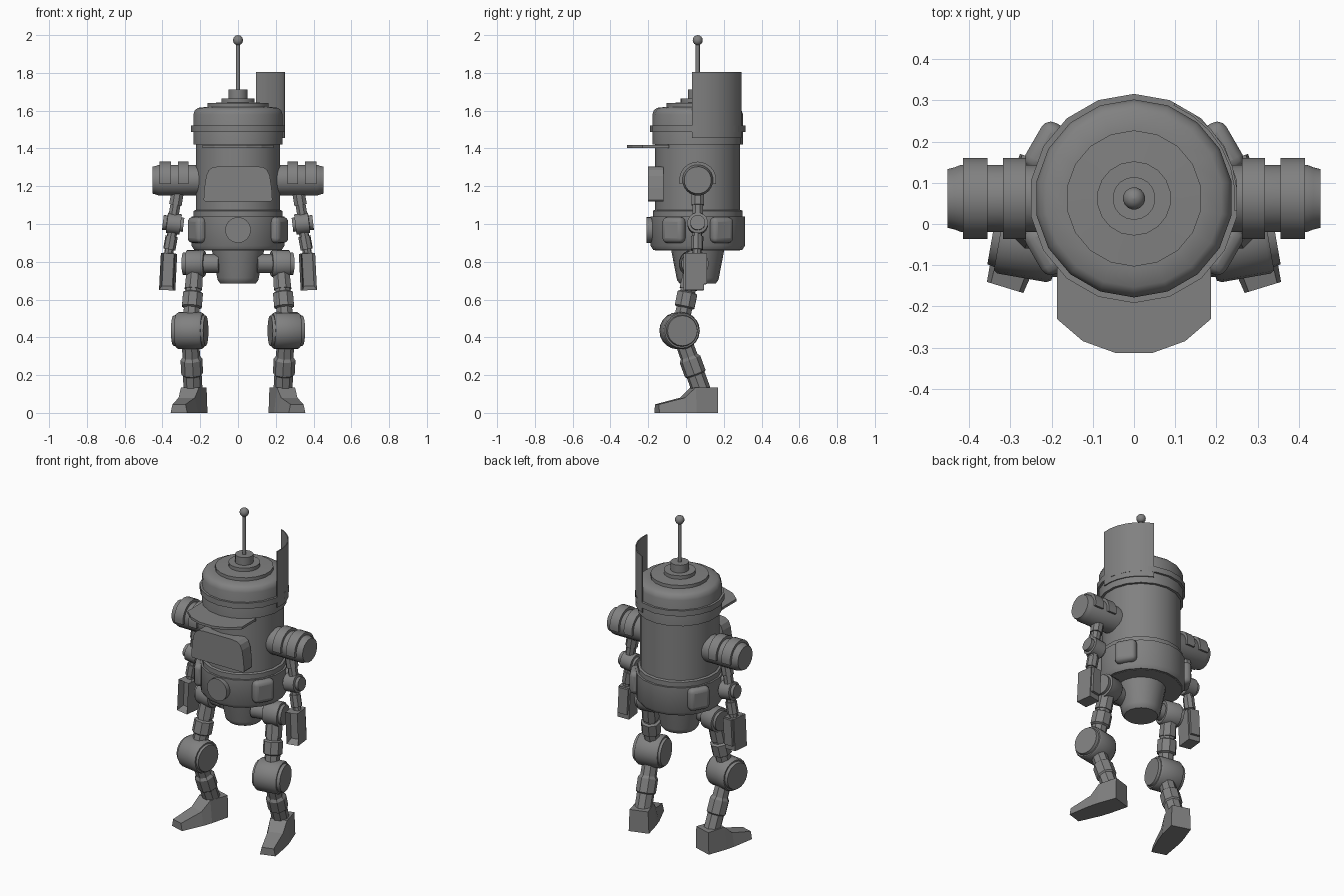
import bpy, bmesh, math
from mathutils import Vector, Matrix

if "Cube" in bpy.data.objects:
    bpy.data.objects.remove(bpy.data.objects["Cube"])

CY = 0.062  # body axis

grey = bpy.data.materials.new("plain grey")
grey.diffuse_color = (0.22, 0.22, 0.22, 1)
grey.use_nodes = True
grey.node_tree.nodes["Principled BSDF"].inputs["Base Color"].default_value = grey.diffuse_color


def finish(bm, name, smooth=True, bevel=0):
    bmesh.ops.recalc_face_normals(bm, faces=bm.faces)
    me = bpy.data.meshes.new(name)
    bm.to_mesh(me)
    bm.free()
    ob = bpy.data.objects.new(name, me)
    bpy.context.collection.objects.link(ob)
    me.materials.append(grey)
    if bevel:
        m = ob.modifiers.new("bevel", 'BEVEL')
        m.width, m.segments = bevel, 3
    if smooth:
        bpy.ops.object.select_all(action='DESELECT')
        ob.select_set(True)
        bpy.context.view_layer.objects.active = ob
        bpy.ops.object.shade_smooth_by_angle(angle=math.radians(35))
    return ob


def lathe(name, prof, loc=(0, 0, 0), axis=(0, 0, 1), n=18, phase=10, smooth=True):
    """Revolve (radius, height) pairs around an axis and close both ends."""
    rot = Vector((0, 0, 1)).rotation_difference(Vector(axis)).to_matrix()
    bm = bmesh.new()
    rings = []
    for r, h in prof:
        ring = []
        for i in range(n):
            a = math.radians(phase) + 2 * math.pi * i / n
            ring.append(bm.verts.new(Vector(loc) + rot @ Vector((r * math.cos(a), r * math.sin(a), h))))
        rings.append(ring)
    for p, q in zip(rings, rings[1:]):
        for i in range(n):
            j = (i + 1) % n
            bm.faces.new((p[i], p[j], q[j], q[i]))
    bm.faces.new(rings[0])
    bm.faces.new(rings[-1])
    return finish(bm, name, smooth)


def limb(name, a, b, steps, n=8):
    """Stepped strut from a to b; steps are (radius, fraction)."""
    a, b = Vector(a), Vector(b)
    d = b - a
    return lathe(name, [(r, t * d.length) for r, t in steps], a, d.normalized(), n, 22.5, False)


def prism(name, pts, to3d, lo, hi, smooth=False):
    """Extrude a 2D outline between two depths."""
    bm = bmesh.new()
    p = [bm.verts.new(to3d(u, v, lo)) for u, v in pts]
    q = [bm.verts.new(to3d(u, v, hi)) for u, v in pts]
    bm.faces.new(p)
    bm.faces.new(q)
    for i in range(len(pts)):
        j = (i + 1) % len(pts)
        bm.faces.new((p[i], p[j], q[j], q[i]))
    return finish(bm, name, smooth)


def arc_shell(name, r0, r1, a0, a1, n, to3d, lo, hi):
    """Curved plate: slice of a tube."""
    an = [math.radians(a0 + (a1 - a0) * i / n) for i in range(n + 1)]
    pts = [(r1 * math.cos(a), r1 * math.sin(a)) for a in an]
    pts += [(r0 * math.cos(a), r0 * math.sin(a)) for a in reversed(an)]
    return prism(name, pts, to3d, lo, hi, True)


# --- body ---
C = (0, CY, 0)
lathe("body", [(.225, .86), (.225, 1.42), (.24, 1.42), (.24, 1.58), (.232, 1.602),
               (.215, 1.615), (.167, 1.62)], C)
lathe("belt", [(.235, .862), (.25, .885), (.25, 1.04), (.238, 1.04), (.238, 1.07), (.225, 1.075)], C)
lathe("head_ring", [(.24, 1.487), (.2535, 1.487), (.2535, 1.522), (.24, 1.522)], C)
lathe("top_discs", [(.165, 1.60), (.165, 1.64), (.09, 1.643), (.09, 1.665),
                    (.052, 1.665), (.052, 1.713)], C)
lathe("antenna", [(.011, 1.70), (.011, 1.96)], C, n=12)
lathe("antenna_ball", [(.027 * math.sin(math.pi * max(k, .05) / 8), 1.973 - .027 * math.cos(math.pi * k / 8))
                       for k in range(9)], C, n=16)
lathe("pelvis", [(.095, .685), (.108, .70), (.112, .715), (.142, .87)], C)

# --- visor, back fin, front hatch, buckle ---
half = [(.044, -.313), (.124, -.284), (.187, -.23), (.187, -.09)]
prism("visor", half + [(-x, y) for x, y in reversed(half)], lambda u, v, d: (u, v, d), 1.403, 1.418)
arc_shell("back_fin", .245, .251, -7, 67, 6, lambda u, v, d: (u, v + CY, d), 1.455, 1.805)
side = [(.175, 1.12), (.182, 1.128), (.178, 1.19), (.168, 1.255), (.155, 1.285), (.135, 1.30), (.1, 1.305)]
prism("hatch", side + [(-x, z) for x, z in reversed(side)], lambda u, v, d: (u, d, v), -.20, -.12)
lathe("buckle", [(.068, 0), (.068, .05)], (0, -.208, .968), (0, 1, 0), 24)


def box(name, size, mat, bevel=0, smooth=False):
    bm = bmesh.new()
    bmesh.ops.create_cube(bm, size=1, matrix=mat @ Matrix.Diagonal((*size, 1)))
    return finish(bm, name, smooth, bevel)


# --- belt pouches ---
for k, deg in enumerate((30, 150, 210, 330)):
    a = math.radians(deg)
    m = Matrix.Translation((.25 * math.cos(a), CY + .25 * math.sin(a), .968)) @ Matrix.Rotation(a, 4, 'Z')
    box(f"pouch_{k}", (.062, .128, .137), m, .026, True)

for s, tag in ((-1, "right"), (1, "left")):
    # --- arm ---
    lathe(f"{tag}_shoulder", [(.082, .19), (.082, .42), (.076, .435), (.072, .452)],
          (0, CY, 1.232), (s, 0, 0), 20)
    for k, (x0, x1) in enumerate(((.262, .318), (.355, .415))):
        arc_shell(f"{tag}_shoulder_band_{k}", .078, .098, -12, 192, 14,
                  lambda u, v, d: (s * d, u + CY, v + 1.232), x0, x1)
    limb(f"{tag}_upper_arm", (s * .318, CY, 1.18), (s * .345, CY, 1.02),
         [(.030, 0), (.036, .1), (.036, .5), (.029, .5), (.029, 1)])
    ax = Vector((s, 0, .12)).normalized()
    lathe(f"{tag}_elbow", [(.038, -.055), (.038, -.04), (.055, -.04), (.055, .033), (.04, .035), (.04, .055)],
          (s * .343, CY, 1.002), ax, 16)
    limb(f"{tag}_forearm", (s * .345, CY - .002, .97), (s * .37, CY - .005, .83),
         [(.026, 0), (.026, .25), (.033, .25), (.033, .75), (.024, .75), (.024, 1)])
    # hand with a recessed front
    m = Matrix.Translation((s * .37, .042, .747)) @ Matrix.Rotation(s * -.05, 4, 'Y') @ Matrix.Rotation(s * .12, 4, 'Z')
    bm = bmesh.new()
    bmesh.ops.create_cube(bm, size=1, matrix=Matrix.Diagonal((.075, .10, .195, 1)))
    bm.normal_update()
    front = [f for f in bm.faces if f.normal.y < -.9]
    bmesh.ops.inset_individual(bm, faces=front, thickness=.014)
    bmesh.ops.translate(bm, verts=front[0].verts, vec=(0, .04, .012))
    bm.transform(m)
    finish(bm, f"{tag}_hand", False)
    box(f"{tag}_hand_back", (.06, .02, .16), m @ Matrix.Translation((0, .055, .015)))

    # --- leg ---
    hip = Vector((s * .225, .04, .79))
    yaw = Matrix.Rotation(-s * math.radians(-10), 3, 'Z')
    out = yaw @ Vector((s, 0, 0))
    lathe(f"{tag}_hip", [(.05, -.13), (.05, -.05), (.066, -.05), (.073, -.04), (.073, .045),
                         (.06, .047), (.06, .065)], hip, out, 18)
    knee = Vector((s * .255, -.034, .435))
    limb(f"{tag}_thigh", hip, knee, [(.046, 0), (.05, .38), (.043, .38), (.043, .42), (.057, .44),
                                     (.057, .64), (.045, .66), (.045, 1)])
    lathe(f"{tag}_knee", [(.08, -.086), (.084, -.072), (.092, -.072), (.098, -.06), (.098, .06),
                          (.092, .07), (.084, .07), (.08, .088)], knee, out, 20)
    limb(f"{tag}_shin", knee, (s * .236, .092, .09), [(.045, 0), (.047, .40), (.058, .44), (.058, .66),
                                                      (.05, .68), (.05, 1)])
    # foot: heel block and tapered toe, turned outwards
    fm = Matrix.Translation((s * .238, .09, 0)) @ Matrix.Rotation(s * math.radians(17), 4, 'Z')
    rows = [(.065, 0, .135, .060, .055), (-.055, 0, .135, .066, .05), (-.115, 0, .08, .064, .045),
            (-.255, 0, .045, .046, .036)]  # y, bottom, top, bottom half width, top half width
    bm = bmesh.new()
    rings = [[bm.verts.new(fm @ Vector(p)) for p in
              ((-wb, y, z0), (wb, y, z0), (wt, y, z1), (-wt, y, z1))] for y, z0, z1, wb, wt in rows]
    for p, q in zip(rings, rings[1:]):
        for i in range(4):
            j = (i + 1) % 4
            bm.faces.new((p[i], p[j], q[j], q[i]))
    bm.faces.new(rings[0])
    bm.faces.new(rings[-1])
    finish(bm, f"{tag}_foot", False)
